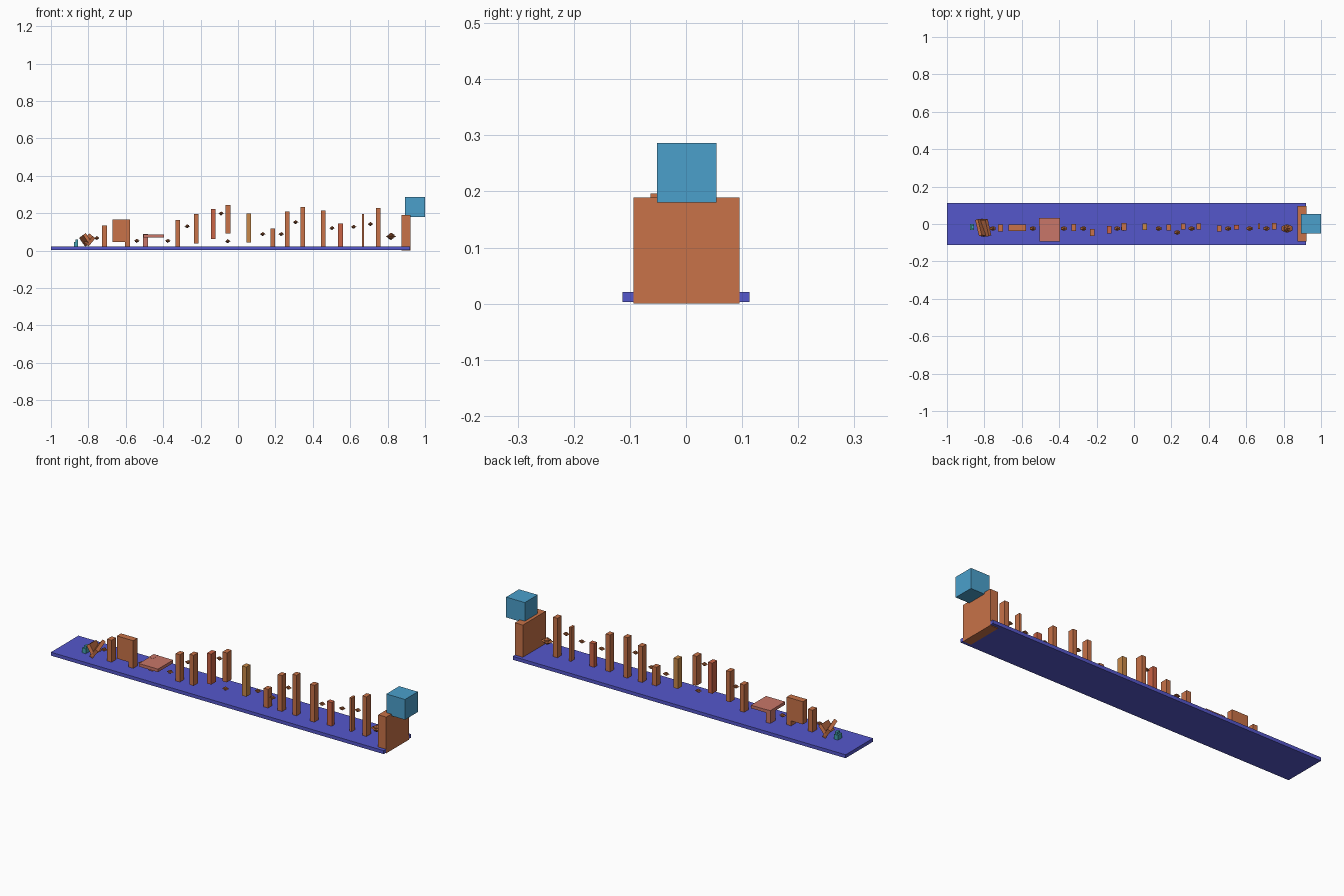
import bpy, bmesh, math
from mathutils import Matrix, Vector


def mat(name, c):
    m = bpy.data.materials.new(name)
    m.diffuse_color = (*c, 1)
    return m


BLUE = mat("indigo", (0.09, 0.095, 0.60))
ORANGE = mat("orange", (0.58, 0.17, 0.065))
SKY = mat("sky_blue", (0.07, 0.35, 0.60))
PINK = mat("pink", (0.58, 0.18, 0.14))
YELLOW = mat("ochre", (0.58, 0.25, 0.065))
RED = mat("red_orange", (0.60, 0.125, 0.06))
BROWN = mat("brown", (0.40, 0.12, 0.04))
TEAL = mat("teal", (0.06, 0.36, 0.44))


def finish(name, bm, material):
    me = bpy.data.meshes.new(name)
    bmesh.ops.recalc_face_normals(bm, faces=bm.faces)
    bm.to_mesh(me)
    bm.free()
    me.materials.append(material)
    ob = bpy.data.objects.new(name, me)
    bpy.context.collection.objects.link(ob)
    return ob


def box(name, x, y, z, material):
    """Box from (min, max) ranges."""
    bm = bmesh.new()
    r = (x, y, z)
    size = [b - a for a, b in r]
    mid = [(a + b) / 2 for a, b in r]
    bmesh.ops.create_cube(bm, size=1, matrix=Matrix.Translation(mid) @ Matrix.Diagonal((*size, 1)))
    return finish(name, bm, material)


def flyer(name, x, y, z, w):
    """Flat faceted disc with a small body above and below."""
    bm = bmesh.new()
    at = Matrix.Translation((x, y, z))
    for s in (1, -1):
        bmesh.ops.create_cone(bm, cap_ends=True, segments=6, radius1=w / 2, radius2=w * 0.2, depth=w * 0.12,
                              matrix=at @ Matrix.Diagonal((1, 0.7, s, 1)) @ Matrix.Translation((0, 0, w * 0.06)))
    bmesh.ops.create_icosphere(bm, subdivisions=1, radius=w * 0.3, matrix=at)
    return finish(name, bm, BROWN)


# Ground strip, end wall and goal cube
box("ground_strip", (-1, 0.92), (-0.113, 0.113), (0.003, 0.021), BLUE)
box("end_wall", (0.875, 0.921), (-0.094, 0.095), (0, 0.189), ORANGE)
box("goal_cube", (0.892, 1.0), (-0.052, 0.054), (0.18, 0.286), SKY)

# Pillars: x centre, y centre, bottom, top, width, depth, colour
pillars = [
    (-0.714, -0.022, 0.02, 0.135, 0.026, 0.036, ORANGE),
    (-0.322, -0.019, 0.02, 0.163, 0.025, 0.036, ORANGE),
    (-0.224, -0.045, 0.037, 0.196, 0.024, 0.036, ORANGE),
    (-0.132, -0.030, 0.063, 0.222, 0.024, 0.040, RED),
    (-0.053, -0.014, 0.090, 0.243, 0.025, 0.040, ORANGE),
    (0.057, -0.014, 0.043, 0.198, 0.025, 0.034, YELLOW),
    (0.186, -0.020, 0.02, 0.118, 0.025, 0.032, ORANGE),
    (0.263, -0.014, 0.02, 0.208, 0.025, 0.033, ORANGE),
    (0.347, -0.014, 0.02, 0.232, 0.024, 0.033, ORANGE),
    (0.456, -0.024, 0.02, 0.213, 0.025, 0.033, ORANGE),
    (0.548, -0.018, 0.02, 0.144, 0.028, 0.024, RED),
    (0.668, -0.012, 0.02, 0.196, 0.012, 0.030, ORANGE),
    (0.750, -0.012, 0.02, 0.227, 0.024, 0.036, ORANGE),
]
for i, (x, y, z0, z1, w, d, m) in enumerate(pillars):
    box(f"pillar_{i + 1}", (x - w / 2, x + w / 2), (y - d / 2, y + d / 2), (z0, z1), m)

# Raised block on one leg, and low platform on one leg
box("raised_block", (-0.672, -0.578), (-0.038, -0.004), (0.047, 0.165), ORANGE)
box("block_leg", (-0.604, -0.578), (-0.038, -0.004), (0.02, 0.047), ORANGE)
box("platform", (-0.506, -0.396), (-0.094, 0.031), (0.071, 0.087), PINK)
box("platform_leg", (-0.508, -0.482), (-0.012, 0.031), (0.02, 0.088), PINK)

# Floating flyers
for i, (x, z) in enumerate([(-0.755, 0.067), (-0.541, 0.052), (-0.375, 0.052), (-0.271, 0.13),
                            (-0.09, 0.198), (-0.055, 0.05), (0.132, 0.088), (0.231, 0.088),
                            (0.308, 0.152), (0.503, 0.12), (0.618, 0.127), (0.708, 0.142)]):
    y = -0.045 if i == 7 else -0.024
    flyer(f"flyer_{i + 1}", x, y, z, 0.036)
flyer("large_flyer", 0.818, -0.024, 0.076, 0.066)

# Tilted fallen slabs near the start
for i, (tilt, dx) in enumerate([(38, 0.008), (-32, -0.011)]):
    slab = box(f"tilted_slab_{i + 1}", (-0.009, 0.009), (-0.045, 0.045), (-0.028, 0.028), ORANGE)
    slab.rotation_euler = (math.radians(12 - 24 * i), math.radians(tilt), math.radians(20))
    slab.location = (-0.805 + dx, -0.02, 0.057)

# Small runner at the start
box("runner_body", (-0.877, -0.855), (-0.033, 0.0), (0.021, 0.046), TEAL)
box("runner_head", (-0.869, -0.855), (-0.027, -0.006), (0.046, 0.058), TEAL)
